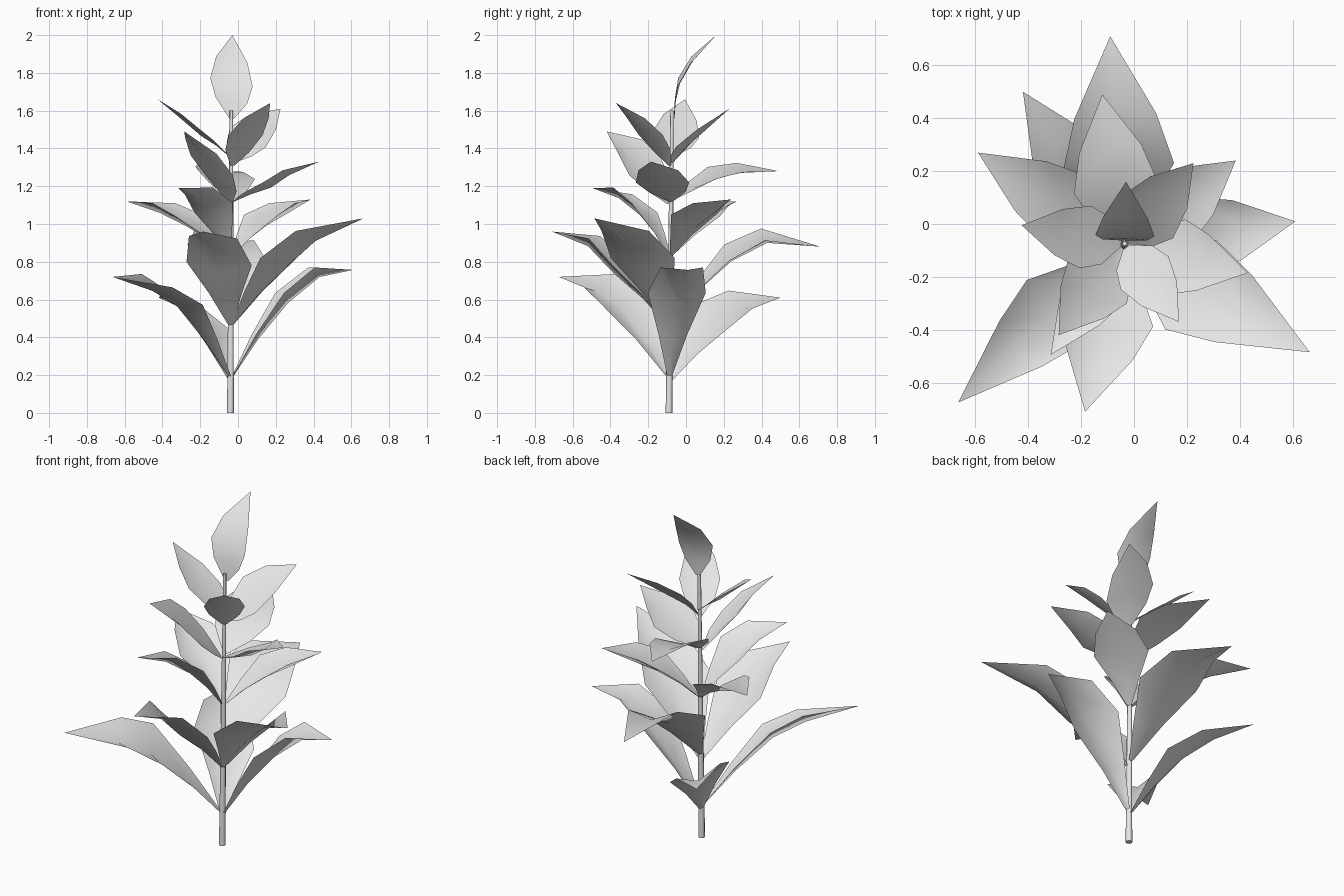
import bpy, bmesh, math
from mathutils import Vector

cube = bpy.data.objects.get("Cube")
if cube:
    bpy.data.objects.remove(cube, do_unlink=True)

# One pale grey for the whole plant
grey = bpy.data.materials.new("pale_grey")
grey.use_nodes = True
grey.diffuse_color = (0.8, 0.8, 0.8, 1)
grey.node_tree.nodes["Principled BSDF"].inputs["Base Color"].default_value = (0.8, 0.8, 0.8, 1)

BOTTOM = Vector((-0.04, -0.09, 0))
LEAN = Vector((0.003, 0.01, 1))


def finish(bm, name):
    mesh = bpy.data.meshes.new(name)
    bm.to_mesh(mesh)
    bm.free()
    mesh.materials.append(grey)
    for poly in mesh.polygons:
        poly.use_smooth = True
    obj = bpy.data.objects.new(name, mesh)
    bpy.context.collection.objects.link(obj)
    return obj


def stem(height, low, high):
    bm = bmesh.new()
    bmesh.ops.create_cone(bm, cap_ends=True, segments=8, radius1=low, radius2=high, depth=height)
    for v in bm.verts:
        z = v.co.z + height / 2
        v.co = Vector((v.co.x, v.co.y, 0)) + BOTTOM + LEAN * z
    obj = finish(bm, "stem")
    for poly in obj.data.polygons:
        poly.use_smooth = abs(poly.normal.z) < 0.7


def leaf(name, base_z, tip, z1, z2, width, root=0.5, u1=0.38, u2=0.64, roll=0.0, crease=0.35):
    """Folded blade: root, neck, widest part, shoulder, then the point.
    A positive roll raises the edge on the left of the growing direction."""
    base = BOTTOM + LEAN * base_z
    tip = Vector(tip)
    out = Vector((tip.x - base.x, tip.y - base.y, 0))
    reach = out.length
    out.normalize()
    side = Vector((-out.y, out.x, 0))
    up = Vector((0, 0, 1))
    pitch = math.atan2(tip.z - base_z, reach)
    # distance along, height, half width, share of the fold
    stations = [
        (0.012, base_z, 0.014, 0.1),
        (reach * u1 * 0.48, base_z + (z1 - base_z) * 0.5, width * root, 0.5),
        (reach * u1, z1, width, 1),
        (reach * u2, z2, width * 0.74, 0.95),
    ]
    bm = bmesh.new()
    rows = []
    for dist, z, w, share in stations:
        centre = Vector((base.x, base.y, z)) + out * dist
        fold = crease * width * share
        middle = centre + out * fold * math.sin(pitch) - up * fold * math.cos(pitch)
        across = (side + up * roll) * w
        rows.append([bm.verts.new(p) for p in (centre - across, middle, centre + across)])
    for a, b in zip(rows, rows[1:]):
        for i in range(2):
            bm.faces.new((a[i + 1], b[i + 1], b[i], a[i]))
    point = bm.verts.new(tip)
    for i in range(2):
        bm.faces.new((rows[-1][i + 1], point, rows[-1][i]))
    # upper side faces the light
    bm.normal_update()
    for f in bm.faces:
        if f.normal.z < 0:
            f.normal_flip()
    finish(bm, name)


stem(1.6, 0.018, 0.009)

# Lowest whorl
leaf("low_leaf_front_right", 0.2, (-0.665, -0.675, 0.72), 0.62, 0.70, 0.16, u1=0.41, u2=0.62, roll=-0.3, crease=0.42)
leaf("low_leaf_left", 0.2, (0.61, 0.01, 0.757), 0.635, 0.77, 0.155, u1=0.4, u2=0.66, crease=0.45)
leaf("low_leaf_back", 0.18, (-0.42, 0.50, 0.61), 0.51, 0.60, 0.16, roll=0.4)

# Second whorl
leaf("lower_leaf_front", 0.47, (-0.185, -0.71, 0.96), 0.79, 0.93, 0.177, u1=0.42, roll=-0.05)
leaf("lower_leaf_left", 0.47, (0.665, -0.485, 1.03), 0.82, 0.963, 0.195, u1=0.36, u2=0.59)
leaf("lower_leaf_back", 0.5, (-0.09, 0.71, 0.88), 0.85, 0.945, 0.21, u2=0.62, roll=0.2, crease=0.25)

# Third whorl
leaf("middle_leaf_right", 0.84, (-0.59, 0.27, 1.12), 1.04, 1.11, 0.15, crease=0.4)
leaf("middle_leaf_left", 0.84, (0.385, 0.24, 1.13), 1.05, 1.11, 0.15, crease=0.45)
leaf("middle_leaf_front", 0.84, (-0.315, -0.495, 1.19), 1.085, 1.175, 0.122, u1=0.33, u2=0.61, roll=0.2, crease=0.4)

# Fourth whorl
leaf("upper_leaf_back", 1.13, (-0.12, 0.49, 1.28), 1.27, 1.30, 0.16, root=0.65, roll=0.2, crease=0.2)
leaf("upper_leaf_left", 1.12, (0.43, -0.185, 1.33), 1.22, 1.285, 0.145, root=0.7, u1=0.43, crease=0.2)
leaf("upper_leaf_front", 1.11, (-0.285, -0.42, 1.49), 1.31, 1.41, 0.138, root=0.7, u1=0.41, roll=-0.38, crease=0.25)

# Top whorl
leaf("top_leaf_back", 1.33, (0.225, 0.23, 1.61), 1.46, 1.54, 0.125, root=0.7, u1=0.34, roll=0.42, crease=0.2)
leaf("top_leaf_front", 1.31, (0.17, -0.37, 1.64), 1.47, 1.56, 0.11, root=0.75, u1=0.37, crease=0.25)
leaf("top_leaf_right", 1.36, (-0.425, -0.005, 1.66), 1.48, 1.565, 0.12, root=0.75, roll=0.2, crease=0.15)

# Crowning leaf
leaf("crown_leaf", 1.56, (-0.03, 0.16, 2.0), 1.75, 1.87, 0.112, root=0.75, u1=0.13, u2=0.43, roll=0.2, crease=0.12)
